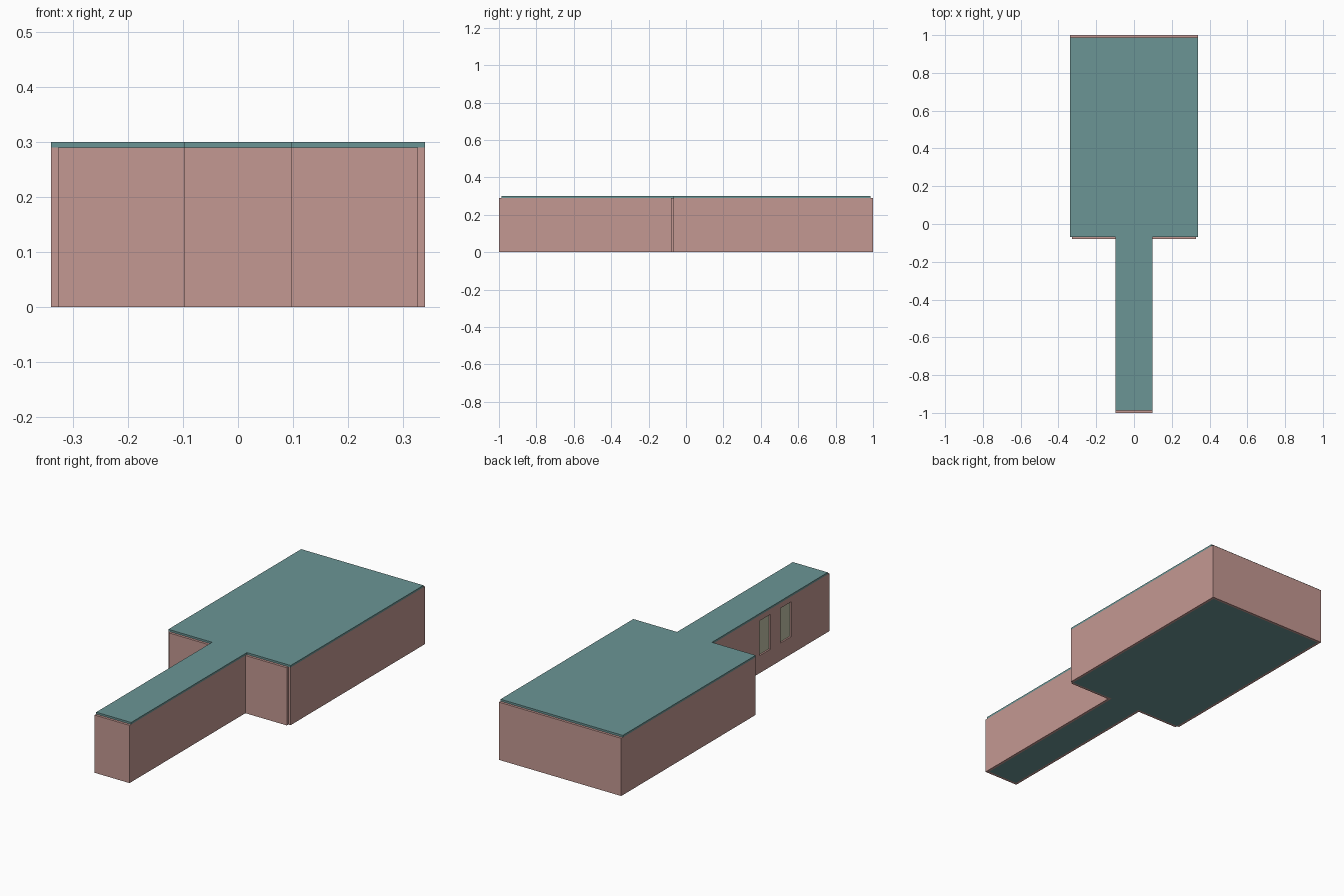
import bpy
import bmesh

cube = bpy.data.objects.get("Cube")
if cube:
    bpy.data.objects.remove(cube, do_unlink=True)

# Main dimensions
T = 0.0125            # wall thickness
HALL, WING = 0.34, 0.097   # half widths
BACK, STEP, FRONT = 1.0, -0.08, -1.0
WALL_TOP, TOP = 0.29, 0.30


def material(name, rgb):
    linear = [(c / 255 / 12.92) if c < 11 else ((c / 255 + 0.055) / 1.055) ** 2.4 for c in rgb]
    mat = bpy.data.materials.new(name)
    mat.use_nodes = True
    mat.diffuse_color = (*linear, 1)
    mat.node_tree.nodes["Principled BSDF"].inputs["Base Color"].default_value = (*linear, 1)
    return mat


brick = material("pink_brick", (196, 152, 146))
slab = material("teal_slab", (107, 149, 149))
glass = material("window_glass", (194, 194, 167))


def finish(bm, name, mat):
    bmesh.ops.recalc_face_normals(bm, faces=bm.faces)
    mesh = bpy.data.meshes.new(name)
    bm.to_mesh(mesh)
    bm.free()
    mesh.materials.append(mat)
    obj = bpy.data.objects.new(name, mesh)
    bpy.context.collection.objects.link(obj)
    return obj


def box(name, mat, x, y, z):
    bm = bmesh.new()
    bmesh.ops.create_cube(bm, size=1)
    for v in bm.verts:
        v.co = [lo if c < 0 else hi for c, (lo, hi) in zip(v.co, (x, y, z))]
    return finish(bm, name, mat)


def plate(name, mat, hall, wing, z0, z1):
    """Slab covering the wide hall and the narrow wing."""
    back, step, front = BACK - T, STEP + T, FRONT + T
    half = [(hall, back), (hall, step), (wing, step), (wing, front)]
    outline = half + [(-x, y) for x, y in reversed(half)]
    bm = bmesh.new()
    face = bm.faces.new([bm.verts.new((x, y, z0)) for x, y in outline])
    new = bmesh.ops.extrude_face_region(bm, geom=[face])["geom"]
    for v in new:
        if isinstance(v, bmesh.types.BMVert):
            v.co.z = z1
    return finish(bm, name, mat)


# Floor sits between the walls, roof rests on top of them
plate("floor", slab, HALL - T, WING - T, 0, 0.01)
plate("roof", slab, HALL, WING, WALL_TOP, TOP)

# End walls
height = (0, WALL_TOP)
box("back_wall", brick, (-HALL, HALL), (BACK - T, BACK), height)
box("front_wall", brick, (-WING, WING), (FRONT, FRONT + T), height)

# Side walls and shoulder walls, mirrored left and right
wing_walls = {}
for side, s in (("left", 1), ("right", -1)):
    def span(a, b):
        return tuple(sorted((s * a, s * b)))
    box(side + "_hall_wall", brick, span(HALL - T, HALL), (STEP + T, BACK - T), height)
    box(side + "_shoulder_wall", brick, span(WING, HALL - T), (STEP, STEP + T), height)
    wing_walls[side] = box(side + "_wing_wall", brick, span(WING - T, WING),
                           (FRONT + T, STEP + T), height)

# Two recessed windows in the right wing wall
wall = wing_walls["right"]
for i, y in enumerate((-0.488, -0.655)):
    opening = (y - 0.044, y + 0.044)
    sill = (0.088, 0.263)
    cutter = box("window_cutter", brick, (-WING - T, -WING + 2 * T), opening, sill)
    cutter.hide_render = True
    mod = wall.modifiers.new("opening", 'BOOLEAN')
    mod.operation = 'DIFFERENCE'
    mod.solver = 'EXACT'
    mod.object = cutter
    bpy.context.view_layer.objects.active = wall
    bpy.ops.object.modifier_apply(modifier=mod.name)
    bpy.data.objects.remove(cutter, do_unlink=True)
    box("window_pane_%d" % (i + 1), glass, (-WING + 0.008, -WING + T), opening, sill)
